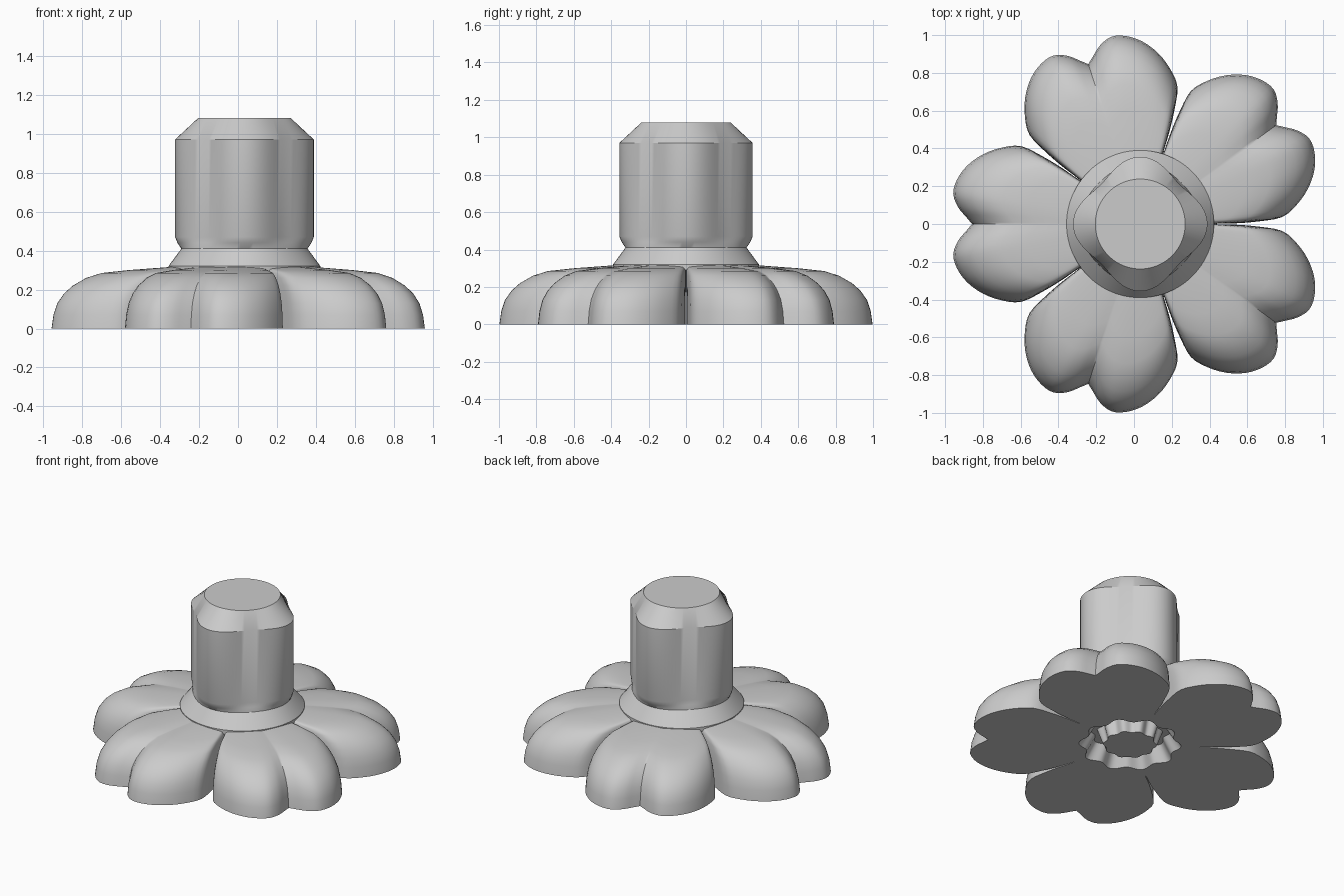
import bpy, bmesh
from math import sin, cos, atan2, hypot, radians, pi
from mathutils import Vector

cube = bpy.data.objects.get("Cube")
if cube:
    bpy.data.objects.remove(cube, do_unlink=True)

CX = 0.033  # the flower's hub sits slightly off the box centre

grey = bpy.data.materials.new("plain_grey")
grey.use_nodes = True
colour = (0.6, 0.6, 0.6, 1)
grey.diffuse_color = colour
grey.node_tree.nodes["Principled BSDF"].inputs["Base Color"].default_value = colour


def loft(name, rings, sharp=35):
    """Bridge closed rings of equal length, bottom to top, and cap both ends."""
    bm = bmesh.new()
    rows = [[bm.verts.new(p) for p in ring] for ring in rings]
    n = len(rows[0])
    for a, b in zip(rows, rows[1:]):
        for i in range(n):
            j = (i + 1) % n
            bm.faces.new((a[i], a[j], b[j], b[i]))
    bm.faces.new(rows[0][::-1])
    bm.faces.new(rows[-1])
    bmesh.ops.recalc_face_normals(bm, faces=bm.faces)
    mesh = bpy.data.meshes.new(name)
    bm.to_mesh(mesh)
    bm.free()
    mesh.materials.append(grey)
    obj = bpy.data.objects.new(name, mesh)
    obj.location.x = CX
    bpy.context.collection.objects.link(obj)
    bpy.ops.object.select_all(action="DESELECT")
    obj.select_set(True)
    bpy.context.view_layer.objects.active = obj
    bpy.ops.object.shade_smooth_by_angle(angle=radians(sharp))
    return obj


def smooth_path(points, steps):
    """Catmull-Rom curve through the points."""
    pts = [Vector(p) for p in points]
    pts = [2 * pts[0] - pts[1]] + pts + [2 * pts[-1] - pts[-2]]
    out = []
    for a, b, c, d in zip(pts, pts[1:], pts[2:], pts[3:]):
        for k in range(steps):
            t = k / steps
            out.append(0.5 * (2 * b + (c - a) * t + (2 * a - 5 * b + 4 * c - d) * t * t
                              + (3 * b - a - 3 * c + d) * t ** 3))
    return out + [pts[-2]]


# Half a heart-shaped petal, from the notch round to the gap: (along, across)
half = smooth_path([(.89, 0), (.92, .035), (.965, .09), (.99, .16), (.97, .235),
                    (.915, .31), (.83, .37), (.73, .405), (.63, .412), (.52, .36),
                    (.42, .3), (.33, .238)], 3)
petal = [(hypot(*p), -atan2(p.y, p.x)) for p in reversed(half)]
petal += [(r, -a) for r, a in reversed(petal[:-1])]
outline = [(r, a + radians(36 + 72 * k)) for k in range(5) for r, a in petal]


def flower_ring(scale, z):
    return [(r * scale * cos(a), r * scale * sin(a), z) for r, a in outline]


def hub_ring(radius, z, ripple=0.0):
    return [((radius + ripple * cos(10 * a)) * cos(a),
             (radius + ripple * cos(10 * a)) * sin(a), z) for _, a in outline]


# Petals: domed edge, nearly flat top, rippled groove round a hub underneath
dome = [(1, 0), (.99, .07), (.97, .13), (.935, .18), (.89, .22), (.82, .26),
        (.74, .285), (.6, .3), (.33, .32)]
loft("flower_petals",
     [hub_ring(.16, 0, .008), hub_ring(.19, .1, .015), hub_ring(.24, .1, .015),
      hub_ring(.3, 0, .02)] + [flower_ring(s, z) for s, z in dome], 40)


def lobed_ring(radius, lobe, z, n=96):
    """Circle pulled out towards the four axes."""
    ring = []
    for i in range(n):
        a = 2 * pi * i / n
        r = radius + lobe * cos(4 * a)
        ring.append((r * cos(a), r * sin(a), z))
    return ring


# Collar: flared foot of the handle
loft("collar", [lobed_ring(.39, 0, .29), lobed_ring(.39, 0, .32),
                lobed_ring(.316, .008, .41)], 30)

# Handle: rounded diamond section, chamfered to a round flat top
loft("handle", [lobed_ring(.316, .008, .405), lobed_ring(.316, .008, .41),
                lobed_ring(.322, .022, .44), lobed_ring(.326, .03, .47),
                lobed_ring(.326, .03, .97), lobed_ring(.238, 0, 1.08)], 30)
